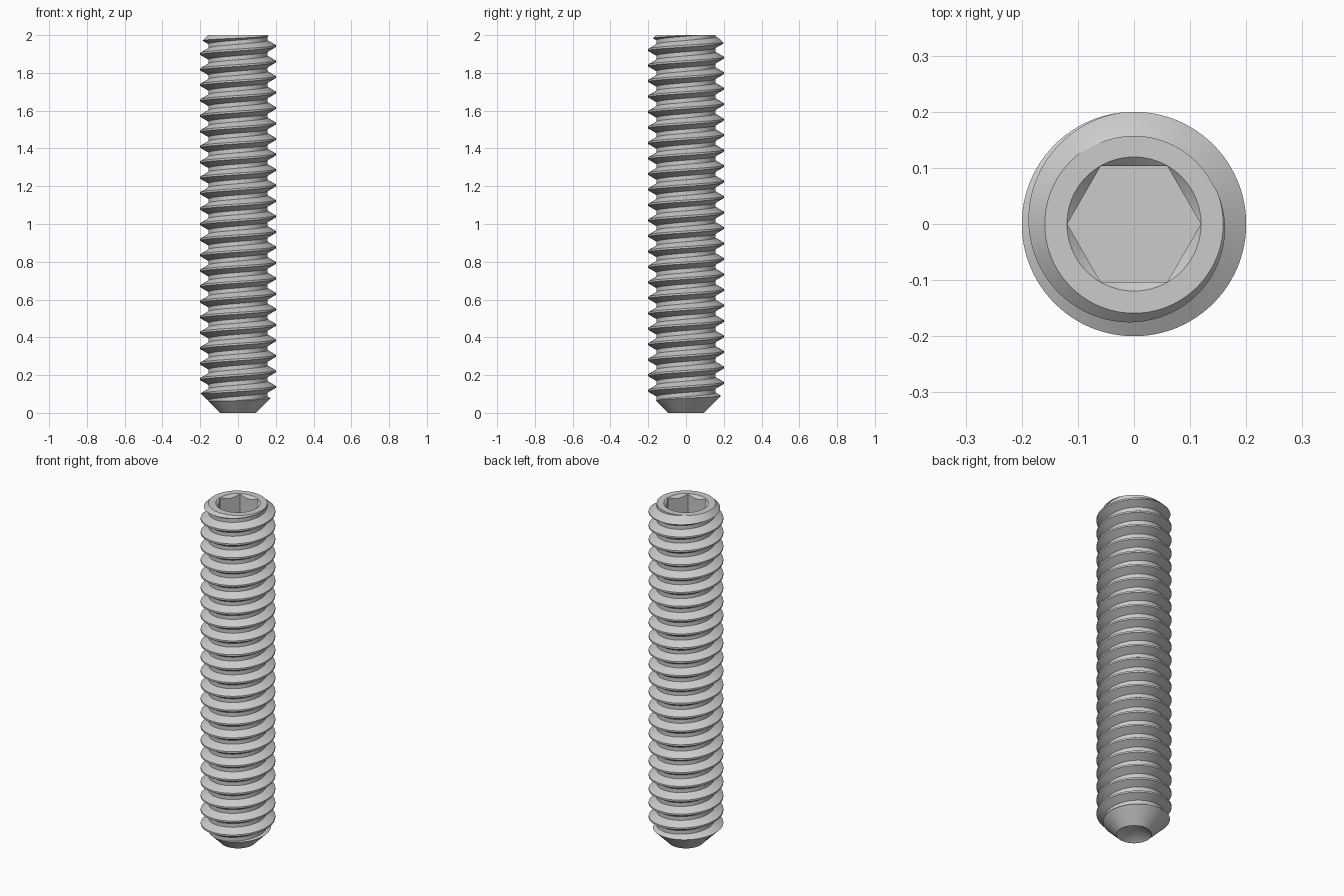
import bpy, bmesh
from math import sin, cos, pi

if "Cube" in bpy.data.objects:
    bpy.data.objects.remove(bpy.data.objects["Cube"])

N = 96            # segments around the axis
PITCH = 0.082
R_OUT, R_ROOT = 0.2, 0.157


def make_object(name, bm):
    bmesh.ops.recalc_face_normals(bm, faces=bm.faces[:])
    mesh = bpy.data.meshes.new(name)
    bm.to_mesh(mesh)
    bm.free()
    ob = bpy.data.objects.new(name, mesh)
    bpy.context.collection.objects.link(ob)
    return ob


def threaded_rod(name, z0, turns):
    # one pitch of the thread section: flat crest, flank, flat root, flank
    section = [(-0.005, R_OUT), (0.005, R_OUT), (0.030, R_ROOT), (0.052, R_ROOT)]
    levels = [(z0 + t * PITCH + dz, r) for t in range(turns) for dz, r in section]
    k, m = len(section), len(levels)
    bm = bmesh.new()
    cols = []
    for i in range(N):
        a = 2 * pi * i / N
        cols.append([bm.verts.new((r * cos(a), r * sin(a), z + PITCH * i / N))
                     for z, r in levels])
    for i in range(N):
        nxt = cols[(i + 1) % N]
        s = k if i == N - 1 else 0      # the seam moves up by one pitch
        for j in range(m - 1 - s):
            bm.faces.new((cols[i][j], nxt[j + s], nxt[j + s + 1], cols[i][j + 1]))
    # close both ends with a fan to the axis
    rim = [e for e in bm.edges if e.is_boundary]
    for low in (True, False):
        part = [e for e in rim if (e.verts[0].co.z < 1) == low]
        zs = [v.co.z for e in part for v in e.verts]
        hub = bm.verts.new((0, 0, (min(zs) + max(zs)) / 2))
        for e in part:
            bm.faces.new((e.verts[0], e.verts[1], hub))
    return make_object(name, bm)


def lathe(name, profile):
    # first and last profile points lie on the axis
    bm = bmesh.new()
    bottom = bm.verts.new((0, 0, profile[0][1]))
    top = bm.verts.new((0, 0, profile[-1][1]))
    rings = [[bm.verts.new((r * cos(2 * pi * i / N), r * sin(2 * pi * i / N), z))
              for i in range(N)] for r, z in profile[1:-1]]
    for i in range(N):
        n = (i + 1) % N
        bm.faces.new((bottom, rings[0][n], rings[0][i]))
        bm.faces.new((top, rings[-1][i], rings[-1][n]))
        for a, b in zip(rings, rings[1:]):
            bm.faces.new((a[i], a[n], b[n], b[i]))
    return make_object(name, bm)


def hex_prism(name, radius, z_low, z_high):
    bm = bmesh.new()
    ring = [[bm.verts.new((radius * cos(pi * i / 3), radius * sin(pi * i / 3), z))
             for i in range(6)] for z in (z_low, z_high)]
    bm.faces.new(ring[0][::-1])
    bm.faces.new(ring[1])
    for i in range(6):
        n = (i + 1) % 6
        bm.faces.new((ring[0][i], ring[0][n], ring[1][n], ring[1][i]))
    return make_object(name, bm)


def apply_boolean(ob, cutter, operation):
    mod = ob.modifiers.new("cut", 'BOOLEAN')
    mod.operation = operation
    mod.solver = 'EXACT'
    mod.object = cutter
    bpy.ops.object.select_all(action='DESELECT')
    bpy.context.view_layer.objects.active = ob
    ob.select_set(True)
    bpy.ops.object.modifier_apply(modifier=mod.name)
    bpy.data.objects.remove(cutter)


# threaded shaft, longer than needed at both ends
screw = threaded_rod("set_screw", 0.138 - 6 * PITCH, 32)

# end shapes: cup point, bottom cone, top chamfer and socket countersink
envelope = lathe("end_envelope", [
    (0, 0.055), (0.094, 0), (0.25, 0.156), (0.25, 1.909),
    (0.159, 2.0), (0.1195, 2.0), (0.098, 1.98), (0, 1.98)])
apply_boolean(screw, envelope, 'INTERSECT')

# hexagonal drive socket
socket = hex_prism("hex_socket_cutter", 0.119, 1.8, 2.1)
apply_boolean(screw, socket, 'DIFFERENCE')

bpy.ops.object.shade_smooth_by_angle(angle=0.5)
